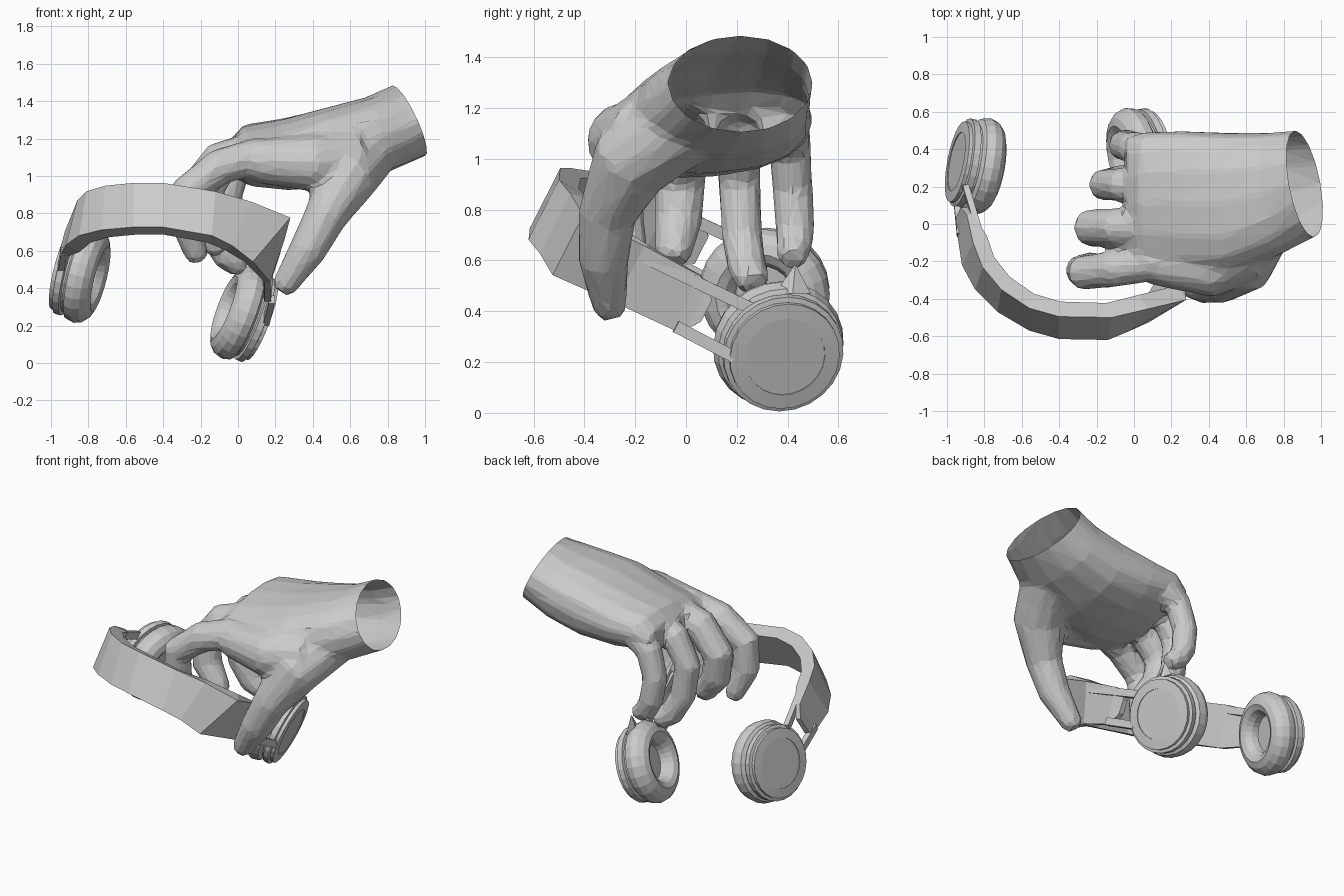
import bpy, bmesh, math
from mathutils import Vector as V

cube = bpy.data.objects.get("Cube")
if cube:
    bpy.data.objects.remove(cube)

grey = bpy.data.materials.new("plain_grey")
grey.use_nodes = True
grey.diffuse_color = (0.6, 0.6, 0.6, 1)
grey.node_tree.nodes["Principled BSDF"].inputs["Base Color"].default_value = (0.6, 0.6, 0.6, 1)


def finish(bm, name):
    bmesh.ops.recalc_face_normals(bm, faces=bm.faces)
    me = bpy.data.meshes.new(name)
    bm.to_mesh(me)
    bm.free()
    me.materials.append(grey)
    ob = bpy.data.objects.new(name, me)
    bpy.context.collection.objects.link(ob)
    return ob


def loft(bm, rings):
    """Skin a row of closed point rings and cap both ends."""
    rows = [[bm.verts.new(p) for p in ring] for ring in rings]
    n = len(rows[0])
    for r, s in zip(rows, rows[1:]):
        for i in range(n):
            j = (i + 1) % n
            bm.faces.new((r[i], r[j], s[j], s[i]))
    bm.faces.new(rows[0])
    bm.faces.new(rows[-1][::-1])


def oval(c, a, b, n=16, square=1.0):
    """Ellipse ring; square below 1 makes it boxier."""
    c, a, b = V(c), V(a), V(b)
    ts = [2 * math.pi * i / n for i in range(n)]
    bend = lambda v: math.copysign(abs(v) ** square, v)
    return [c + a * bend(math.cos(t)) + b * bend(math.sin(t)) for t in ts]


def limb(bm, path):
    """Round tube through (x, y, z, radius) points with a blunt tip."""
    pts = [(V(p[:3]), p[3]) for p in path]
    (p, _), (q, r) = pts[-2:]
    d = (q - p).normalized()
    pts.append((q + d * r * 0.6, r * 0.75))
    rings = []
    for i, (c, r) in enumerate(pts):
        d = (pts[min(i + 1, len(pts) - 1)][0] - pts[max(i - 1, 0)][0]).normalized()
        side = V((0, 1, 0))
        side = (side - d * side.dot(d)).normalized()
        rings.append(oval(c, side * r, d.cross(side) * r, 12))
    loft(bm, rings)


# Hand: palm and wrist
bm = bmesh.new()
wrist = V((0.912, 0.215, 1.295))
across, up = V((-0.05, 0.285, 0)), V((-0.085, 0, 0.19))
axis = across.cross(up).normalized()
loft(bm, [
    oval(wrist + axis * 0.12, across, up),
    oval(wrist, across, up),
    oval((0.74, 0.16, 1.22), (-0.03, 0.33, 0), (-0.06, 0, 0.2), square=0.85),
    oval((0.5, 0.11, 1.155), (0, 0.38, 0.02), (-0.03, 0, 0.21), square=0.8),
    oval((0.25, 0.11, 1.115), (0, 0.39, 0.04), (-0.02, 0, 0.185), square=0.85),
    oval((0.05, 0.11, 1.11), (0, 0.385, 0.05), (-0.02, 0, 0.155), square=0.9),
    oval((-0.04, 0.11, 1.1), (0, 0.35, 0.04), (0, 0, 0.09)),
])

# Hand: four curled fingers and thumb
limb(bm, [(0.12, -0.2, 1.11, 0.1), (-0.1, -0.24, 1.05, 0.098), (-0.27, -0.26, 0.92, 0.093),
          (-0.28, -0.25, 0.75, 0.088), (-0.22, -0.21, 0.58, 0.065)])
limb(bm, [(0.12, 0, 1.14, 0.11), (-0.1, -0.02, 1.08, 0.105), (-0.23, -0.02, 0.92, 0.1),
          (-0.21, -0.03, 0.76, 0.095), (-0.11, -0.05, 0.63, 0.075)])
limb(bm, [(0.12, 0.2, 1.15, 0.1), (-0.07, 0.21, 1.08, 0.09), (-0.16, 0.21, 0.91, 0.085),
          (-0.13, 0.22, 0.7, 0.082), (-0.06, 0.24, 0.57, 0.078), (0.0, 0.26, 0.53, 0.07)])
limb(bm, [(0.12, 0.39, 1.13, 0.095), (-0.01, 0.41, 1.05, 0.085), (-0.06, 0.42, 0.88, 0.08),
          (-0.04, 0.43, 0.73, 0.078), (0.0, 0.425, 0.65, 0.072), (0.05, 0.42, 0.62, 0.062)])
limb(bm, [(0.72, 0.03, 1.16, 0.16), (0.58, -0.22, 0.99, 0.165), (0.465, -0.31, 0.78, 0.115),
          (0.37, -0.325, 0.6, 0.1), (0.25, -0.3, 0.42, 0.07)])
hand = finish(bm, "hand")

# Web between thumb and index, joined into the hand
bm = bmesh.new()
limb(bm, [(0.62, -0.14, 1.08, 0.17), (0.4, -0.24, 1.07, 0.155), (0.12, -0.21, 1.08, 0.12)])
web = finish(bm, "thumb_web")
web.hide_render = True

# Unite the parts, reduce to facets, then open the wrist
m = hand.modifiers.new("unite", "BOOLEAN")
m.operation, m.solver, m.use_self, m.object = "UNION", "EXACT", True, web
m = hand.modifiers.new("fuse", "REMESH")
m.mode, m.voxel_size = "VOXEL", 0.02
m = hand.modifiers.new("soften", "SMOOTH")
m.factor, m.iterations = 0.5, 6
m = hand.modifiers.new("facets", "DECIMATE")
m.ratio = 0.07
dg = bpy.context.evaluated_depsgraph_get()
fused = bpy.data.meshes.new_from_object(hand.evaluated_get(dg))
hand.modifiers.clear()
bpy.data.objects.remove(web)
bm = bmesh.new()
bm.from_mesh(fused)
bmesh.ops.bisect_plane(bm, geom=bm.verts[:] + bm.edges[:] + bm.faces[:],
                       plane_co=wrist, plane_no=axis, clear_outer=True)
for f in bm.faces:
    f.smooth = False
    f.material_index = 0
bm.to_mesh(hand.data)
bm.free()

# Headband: tilted arch, (x, y, z, width scale, sideways lean) per section
middle = V((-0.36, 0.1, 0.5))
arch = [(-0.94, 0.06, 0.65, 0.45, 0.03), (-0.92, 0.0, 0.68, 0.85, 0.03),
        (-0.89, -0.16, 0.75, 1, 0.03), (-0.83, -0.29, 0.8, 1, 0.02),
        (-0.72, -0.41, 0.83, 1, 0.01), (-0.56, -0.51, 0.845, 1, 0),
        (-0.4, -0.555, 0.845, 1, 0), (-0.13, -0.56, 0.8, 1, 0.01),
        (0.02, -0.515, 0.745, 1, 0.05), (0.18, -0.465, 0.66, 1, 0.1),
        (0.21, -0.22, 0.545, 0.95, 0.04), (0.185, 0.0, 0.435, 0.9, 0.01),
        (0.175, 0.05, 0.415, 0.7, 0), (0.17, 0.08, 0.4, 0.35, 0)]
bm = bmesh.new()
rings = []
for x, y, z, s, lean in arch:
    p, half = V((x, y, z)), V((lean, 0.06, 0.118))
    w = half.normalized()
    d = middle - p
    d = (d - w * d.dot(w)).normalized() * (0.035 + 0.055 * (s == 1))
    half *= s
    rings.append([p - half, p + half, p + half + d, p - half + d])
loft(bm, rings)
finish(bm, "headband")


# Fork rods between band and cups
def rod(name, p, q, t=0.024):
    p, q = V(p), V(q)
    d = (q - p).normalized()
    a = d.cross(V((0, 0.48, 0.88))).normalized() * t * 0.7
    b = d.cross(a).normalized() * t
    bm = bmesh.new()
    loft(bm, [[c + a + b, c + a - b, c - a - b, c - a + b] for c in (p, q)])
    finish(bm, name)


rod("left_upper_rod", (0.21, -0.16, 0.61), (0.14, 0.28, 0.4))
rod("left_lower_rod", (0.18, -0.04, 0.34), (0.15, 0.19, 0.22))
rod("right_upper_rod", (-0.79, -0.17, 0.85), (-0.9, 0.2, 0.68))
rod("right_lower_rod", (-0.93, -0.06, 0.6), (-0.95, 0.15, 0.49))

# Ear cups: padded ring on the inside, stepped shell outside
profile = [(0, -0.03), (0.115, -0.03), (0.12, -0.07), (0.145, -0.105), (0.18, -0.12),
           (0.22, -0.105), (0.25, -0.075), (0.262, -0.035), (0.25, 0.01), (0.22, 0.025),
           (0.22, 0.035), (0.24, 0.04), (0.24, 0.075), (0.22, 0.08), (0.22, 0.1),
           (0.16, 0.105), (0.16, 0.1), (0, 0.1)]


def ear_cup(name, centre, out):
    bm = bmesh.new()
    q = V(out).to_track_quat("Z", "Y")
    x, y, z = (q @ V(e) for e in ((1, 0, 0), (0, 1, 0), (0, 0, 1)))
    loft(bm, [oval(V(centre) + z * t, x * max(r, 0.002), y * max(r, 0.002), 24)
              for r, t in profile])
    finish(bm, name)


ear_cup("left_ear_cup", (0.035, 0.37, 0.257), (0.92, 0.19, -0.35))
ear_cup("right_ear_cup", (-0.85, 0.315, 0.478), (-0.95, 0.18, 0.24))

# Small pointed tab on top of the left cup
bm = bmesh.new()
loft(bm, [oval((0.11, 0.42, 0.47), (0, 0.07, 0), (0.03, 0, 0), 4),
          oval((0.11, 0.43, 0.58), (0, 0.004, 0), (0.004, 0, 0), 4)])
finish(bm, "cup_tab")
